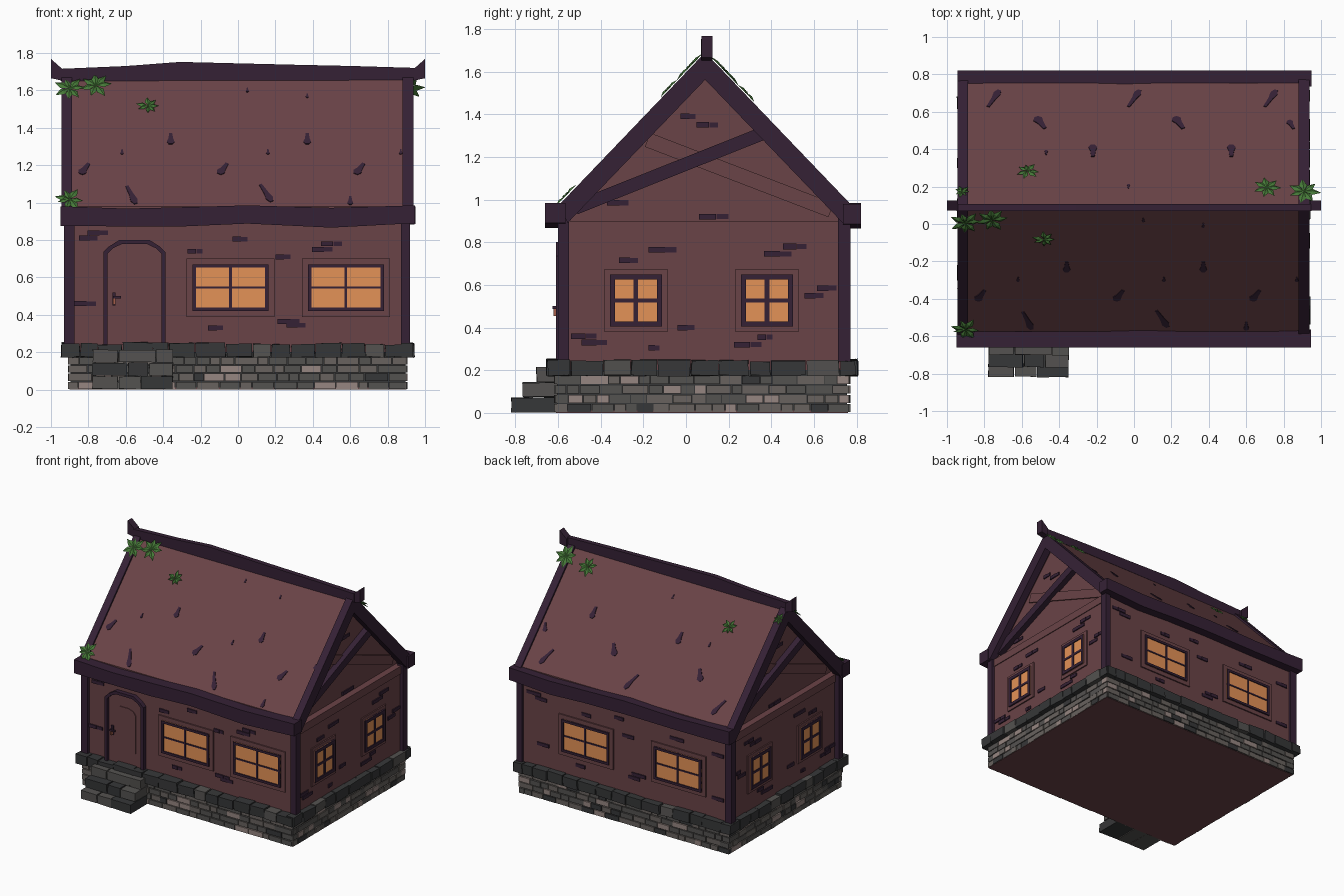
import bpy, bmesh, math, random
from mathutils import Vector

if "Cube" in bpy.data.objects:
    bpy.data.objects.remove(bpy.data.objects["Cube"])

random.seed(4)
R = random.uniform


def lin(c):
    c /= 255
    return c / 12.92 if c < 0.04045 else ((c + 0.055) / 1.055) ** 2.4


MATS = {}
for key, rgb in {"rosewood plaster": (106, 67, 71), "dark purple timber": (53, 33, 53),
                 "orange glass": (228, 146, 87), "charcoal stone": (54, 55, 56),
                 "grey stone": (84, 82, 80), "warm grey stone": (104, 98, 94),
                 "pale stone": (150, 134, 129), "leaf green": (70, 122, 56),
                 "copper": (165, 95, 75)}.items():
    m = bpy.data.materials.new(key)
    m.diffuse_color = (*[lin(c) for c in rgb], 1)
    m.use_nodes = True
    m.node_tree.nodes["Principled BSDF"].inputs["Base Color"].default_value = m.diffuse_color
    MATS[key] = m
KEYS = list(MATS)
WALL, TRIM, GLASS, COAL, GREY, WARM, PALE, LEAF, COPPER = range(9)

# Wall frames: (u along wall, z, d outward) -> world
XW, YF, YB = 0.895, -0.575, 0.75
FRONT = lambda u, z, d: (u, YF - d, z)
BACK = lambda u, z, d: (u, YB + d, z)
RIGHT = lambda u, z, d: (XW + d, u, z)
LEFT = lambda u, z, d: (-XW - d, u, z)
LEFT_TURNED = lambda u, z, d: (-XW - d, 0.18 - u, z)
ACROSS = lambda u, z, d: (d, u, z)
WORLD = lambda x, z, y: (x, y, z)

# Roof frames: (x, distance down slope, height above slope) -> world
RY, RZ, S = 0.09, 1.67, 1.04
CO = 1 / math.hypot(1, S)
SN = S * CO


def slope(sgn):
    return lambda x, v, d: (x, RY + sgn * (v * CO + d * SN), RZ - v * SN + d * CO)


class Part:
    def __init__(self, name):
        self.name, self.bm = name, bmesh.new()

    def prism(self, pts, d0, d1, frame, mat=0, jit=0):
        a, b = [[self.bm.verts.new([c + R(-jit, jit) for c in frame(u, v, d)]) for u, v in pts]
                for d in (d0, d1)]
        n = len(pts)
        faces = [a, b] + [[a[i], a[(i + 1) % n], b[(i + 1) % n], b[i]] for i in range(n)]
        for f in faces:
            self.bm.faces.new(f).material_index = mat

    def box(self, u0, u1, v0, v1, d0, d1, frame, mat=0, jit=0):
        self.prism([(u0, v0), (u1, v0), (u1, v1), (u0, v1)], d0, d1, frame, mat, jit)

    def bar(self, p, q, w, d0, d1, frame, mat=0):
        p, q = Vector(p), Vector(q)
        t = (q - p).normalized() * w / 2
        n = Vector((-t.y, t.x))
        self.prism([p - n, q - n, q + n, p + n], d0, d1, frame, mat)

    def done(self):
        bmesh.ops.recalc_face_normals(self.bm, faces=self.bm.faces)
        me = bpy.data.meshes.new(self.name)
        self.bm.to_mesh(me)
        self.bm.free()
        for k in KEYS:
            me.materials.append(MATS[k])
        bpy.context.collection.objects.link(bpy.data.objects.new(self.name, me))


# Floor, brick base and cap stones
p = Part("floor")
p.box(-0.9, 0.9, 0, 0.012, -0.61, 0.76, WORLD, WALL)
p.box(-0.895, 0.895, 0.012, 0.2, -0.605, 0.755, WORLD, COAL)
p.done()
bricks, caps = Part("base_bricks"), Part("cap_stones")
for frame, u0, u1, off in ((FRONT, -0.908, 0.897, 0.042), (BACK, -0.908, 0.897, 0.018),
                           (RIGHT, -0.615, 0.767, 0.008), (LEFT, -0.615, 0.767, 0.012)):
    for row in range(4):
        u = u0
        while u < u1 - 0.01:
            e = u + R(0.05, 0.13)
            e = u1 if e > u1 - 0.04 else e
            mat = random.choices([COAL, GREY, WARM, PALE], [1, 4, 4, 1.3])[0]
            bricks.box(u + 0.002, e - 0.002, row * 0.044 + 0.003, row * 0.044 + 0.041,
                       off - 0.03, off + R(-0.003, 0.003), frame, mat)
            u = e
    u, u1 = u0 - 0.035, u1 + 0.03
    while u < u1 - 0.01:
        e = u + R(0.08, 0.17)
        e = u1 if e > u1 - 0.06 else e
        caps.box(u + 0.003, e - 0.003, 0.174, 0.246 + R(-0.006, 0.006), -0.02, off + R(0.03, 0.039),
                 frame, random.choices([COAL, GREY], [5, 1])[0], 0.004)
        u = e
bricks.done()
caps.done()

# Front steps
p = Part("front_steps")
for i, y in enumerate((-0.817, -0.765, -0.70)):
    cuts = [-0.78, -0.64 + 0.05 * (i % 2), -0.48 + 0.04 * (i - 1), -0.345]
    for a, b in zip(cuts, cuts[1:]):
        p.box(a + 0.003, b - 0.003, i * 0.071 + 0.004, i * 0.071 + 0.071, y, -0.6, WORLD,
              random.choice([COAL, GREY, GREY]), 0.003)
p.done()

# Walls, gables and corner posts
p = Part("walls")
p.box(-XW, XW, 0.2, 0.9, YF, YB, WORLD)
for f in (RIGHT, LEFT):
    p.box(-0.56, 0.73, 0.84, 0.9, -0.01, 0.006, f)
p.prism([(-0.57, 0.89), (0.74, 0.89), (0.74, 0.95), (RY, 1.63), (-0.57, 0.95)], -0.85, 0.85, ACROSS)
p.done()
p = Part("corner_posts")
for x0, x1 in ((-0.93, -0.875), (0.872, 0.92)):
    for y0, y1 in ((-0.60, -0.548), (0.712, 0.77)):
        p.box(x0, x1, 0.24, 0.92, y0, y1, WORLD, TRIM)
p.done()

# Gable braces
p = Part("gable_braces")
for f in (RIGHT, LEFT_TURNED):
    p.bar((-0.52, 0.96), (0.36, 1.31), 0.062, -0.05, 0.0, f, TRIM)
    p.bar((-0.18, 1.28), (0.68, 0.95), 0.07, -0.05, -0.035, f, WALL)
p.done()

# Roof slabs and rake boards
p, q = Part("roof"), Part("rake_boards")
for s in (-1, 1):
    p.prism([(RY, RZ), (RY + s * 0.665, RZ - 0.665 * S), (RY + s * 0.665, RZ - 0.665 * S - 0.05),
             (RY, RZ - 0.05)], -0.92, 0.92, ACROSS)
    for d0, d1 in ((-0.945, -0.888), (0.88, 0.937)):
        q.prism([(RY, 1.69), (RY + s * 0.685, 0.975), (RY + s * 0.645, 0.89), (RY, 1.562)],
                d0, d1, ACROSS, TRIM)
p.done()
q.done()

# Ridge and eave beams with wavy outlines
p = Part("ridge_beam")
top = [(-0.95, 1.715), (-0.6, 1.73), (-0.31, 1.752), (0.3, 1.737), (0.62, 1.73), (0.95, 1.72)]
p.prism(top + [(0.95, 1.655), (-0.95, 1.65)], 0.07, 0.108, WORLD, TRIM)
for s in (-1, 1):
    p.prism([(s * 0.94, 1.715), (s, 1.768), (s, 1.665), (s * 0.94, 1.652)], 0.072, 0.125, WORLD, TRIM)
p.done()
p = Part("eave_beams")
wave = [(-0.95, 0.98), (-0.6, 0.968), (-0.3, 0.975), (0.05, 0.985), (0.5, 0.972), (0.945, 0.985)]
for y0, y1, s in ((-0.66, -0.565, 1), (0.735, 0.82, -1)):
    up = [(x * s, z) for x, z in wave]
    p.prism(up + [(x, z - 0.1 + 0.006 * math.sin(9 * x)) for x, z in reversed(up)],
            y0, y1, WORLD, TRIM)
p.done()


# Windows
def window(p, f, u, z, w, h, rim, t, bar):
    """Plaster surround, timber ring, glass and crossbars."""
    p.box(u - w - rim, u + w + rim, z - h - rim, z + h + rim, -0.01, 0.01, f, WALL)
    p.box(u - w, u + w, z - h, z + h, 0.005, 0.014, f, GLASS)
    for e in (-1, 1):
        p.box(u - w, u + w, z + e * (h - t / 2) - t / 2, z + e * (h - t / 2) + t / 2, 0, 0.022, f, TRIM)
        p.box(u + e * (w - t / 2) - t / 2, u + e * (w - t / 2) + t / 2, z - h, z + h, 0, 0.022, f, TRIM)
    p.box(u - bar, u + bar, z - h, z + h, 0, 0.02, f, TRIM)
    p.box(u - w, u + w, z - bar * 0.8, z + bar * 0.8, 0, 0.019, f, TRIM)


p = Part("windows")
for f, us in ((FRONT, (-0.04, 0.577)), (BACK, (0.33, -0.465))):
    for u in us:
        window(p, f, u, 0.545, 0.203, 0.125, 0.032, 0.018, 0.007)
for f in (RIGHT, LEFT):
    for u in (-0.235, 0.38):
        window(p, f, u, 0.527, 0.122, 0.122, 0.026, 0.024, 0.011)
p.done()


# Door with arched frame
def arch(i):
    a, b, t = -0.72 + i, -0.388 - i, 0.80 - i
    k = i * 0.4
    return [(a, 0.24), (a, 0.735 - k), (a + 0.03, 0.765 - k), (a + 0.085 - k, t), (b - 0.085 + k, t),
            (b - 0.03, 0.765 - k), (b, 0.735 - k), (b, 0.24)]


p = Part("door")
out, inn = arch(0), arch(0.022)
for i in range(7):
    p.prism([out[i], out[i + 1], inn[i + 1], inn[i]], -0.01, 0.034, FRONT, TRIM)
p.prism(inn, -0.01, 0.012, FRONT, WALL)
p.prism([(-0.63, 0.35), (-0.465, 0.35), (-0.465, 0.64), (-0.485, 0.67), (-0.53, 0.685),
         (-0.60, 0.685), (-0.63, 0.65)], 0.01, 0.017, FRONT, WALL)
p.box(-0.672, -0.655, 0.45, 0.52, 0.01, 0.024, FRONT, TRIM)
p.box(-0.668, -0.656, 0.455, 0.495, 0.02, 0.045, FRONT, COPPER)
p.box(-0.668, -0.625, 0.488, 0.50, 0.035, 0.05, FRONT, TRIM)
p.done()

# Exposed wall bricks: (u, z, width)
side = [(-0.11, 0.765, .13), (0.13, 0.92, .14), (0.51, 0.78, .11), (0.43, 0.745, .13), (0.66, 0.585, .09),
        (0.60, 0.55, .09), (-0.27, 0.715, .09), (0, 0.4, .08), (-0.48, 0.36, .12), (-0.43, 0.33, .12),
        (0.37, 0.355, .07), (0.29, 0.32, .13), (-0.15, 0.305, .05)]
high = [(-0.32, 0.985, .1), (0.01, 1.39, .07), (0.1, 1.35, .1)]
fr = [(-0.75, 0.838, .11), (-0.80, 0.81, .1), (-0.82, 0.46, .12), (-0.23, 0.74, .08), (0.01, 0.805, .08),
      (0.24, 0.71, .08), (0.50, 0.78, .11), (0.45, 0.75, .11), (0.27, 0.365, .12), (0.31, 0.345, .1),
      (-0.12, 0.33, .08)]
bk = [(0.78, 0.80, .12), (0.72, 0.77, .1), (0.70, 0.42, .1), (0.33, 0.75, .08), (0.05, 0.80, .08),
      (-0.03, 0.68, .1), (-0.12, 0.40, .12), (-0.08, 0.37, .1), (-0.45, 0.77, .12), (-0.8, 0.74, .1),
      (-0.8, 0.40, .1), (0.38, 0.34, .08)]
p = Part("exposed_wall_bricks")
for f, rows, d in ((FRONT, fr, 0), (BACK, bk, 0), (RIGHT, side, 0), (LEFT, side, 0),
                   (RIGHT, high, -0.045), (LEFT_TURNED, high, -0.045)):
    for u, z, w in rows:
        d1 = d - 0.045 if z > 0.9 and d == 0 else d
        p.box(u - w / 2, u + w * 0.08, z - 0.013, z + 0.013, d1 - 0.003, d1 + 0.009, f, TRIM)
        p.box(u + w * 0.09, u + w / 2, z - 0.012, z + 0.012, d1 - 0.003, d1 + 0.007, f, TRIM)
p.done()

# Teardrop scars on the roof: (x, z) in front, (x, y) behind, length, tilt
p = Part("roof_scars")
front = [(-.36, 1.34, .08, 0), (-.82, 1.18, .09, -.5), (-.08, 1.18, .09, -.5), (.65, 1.18, .09, -.5),
         (-.57, 1.04, .14, .35), (.15, 1.05, .14, .45), (.37, 1.34, .08, 0), (-.62, 1.27, .035, 0),
         (.16, 1.27, .035, 0), (.87, 1.27, .035, 0), (.37, 1.57, .03, 0), (.05, 1.6, .03, 0), (.6, 1.01, .06, 0)]
rear = [(-.75, .67, .14, .45), (-.5, .54, .1, -.5), (-.22, .39, .09, 0), (0, .67, .14, .45), (.24, .54, .1, -.5),
        (.52, .39, .09, 0), (.73, .67, .14, .45), (.84, .53, .07, -.4), (-.03, .2, .03, 0), (-.47, .38, .035, 0)]
for sgn, rows in ((-1, front), (1, rear)):
    for x, k, L, tilt in rows:
        v0 = (RZ - k) / SN if sgn < 0 else (k - RY) / CO
        c, s = math.cos(tilt), math.sin(tilt)
        w = 0.55 if L > 0.12 else 1
        shape = [(-.1, -.5), (.1, -.5), (.17, 0), (.26, .3), (.12, .5), (-.12, .5), (-.26, .3), (-.15, 0)]
        p.prism([(x + L * (a * w * c + b * s), v0 + L * (b * c - a * w * s)) for a, b in shape],
                -0.003, 0.005, slope(sgn), TRIM)
p.done()

# Leaf tufts of folded leaves: (side, x, y, radius)
p = Part("leaf_tufts")
for sgn, x, y, r in ((-1, -.9, .02, .085), (-1, -.76, .035, .085), (-1, -.48, -.07, .062), (-1, -.9, -.55, .08),
                     (1, -.57, .27, .062), (1, .71, .18, .085), (1, .91, .16, .09), (1, -.92, .16, .045)):
    f, v0 = slope(sgn), sgn * (y - RY) / CO
    for i in range(7):
        a, L = i * math.tau / 7 + R(-.2, .2), r * R(.8, 1.1)
        c, s = math.cos(a), math.sin(a)
        pt = lambda l, w, d: p.bm.verts.new(f(x + L * (l * c - w * s), v0 + L * (l * s + w * c), d))
        base, le, tip, ri, mid = pt(0, 0, .02), pt(.5, .24, .02), pt(1, 0, .018), pt(.5, -.24, .02), pt(.5, 0, .029)
        for tri in ((base, mid, le), (le, mid, tip), (tip, mid, ri), (ri, mid, base), (base, le, tip, ri)):
            p.bm.faces.new(tri).material_index = LEAF
p.done()
